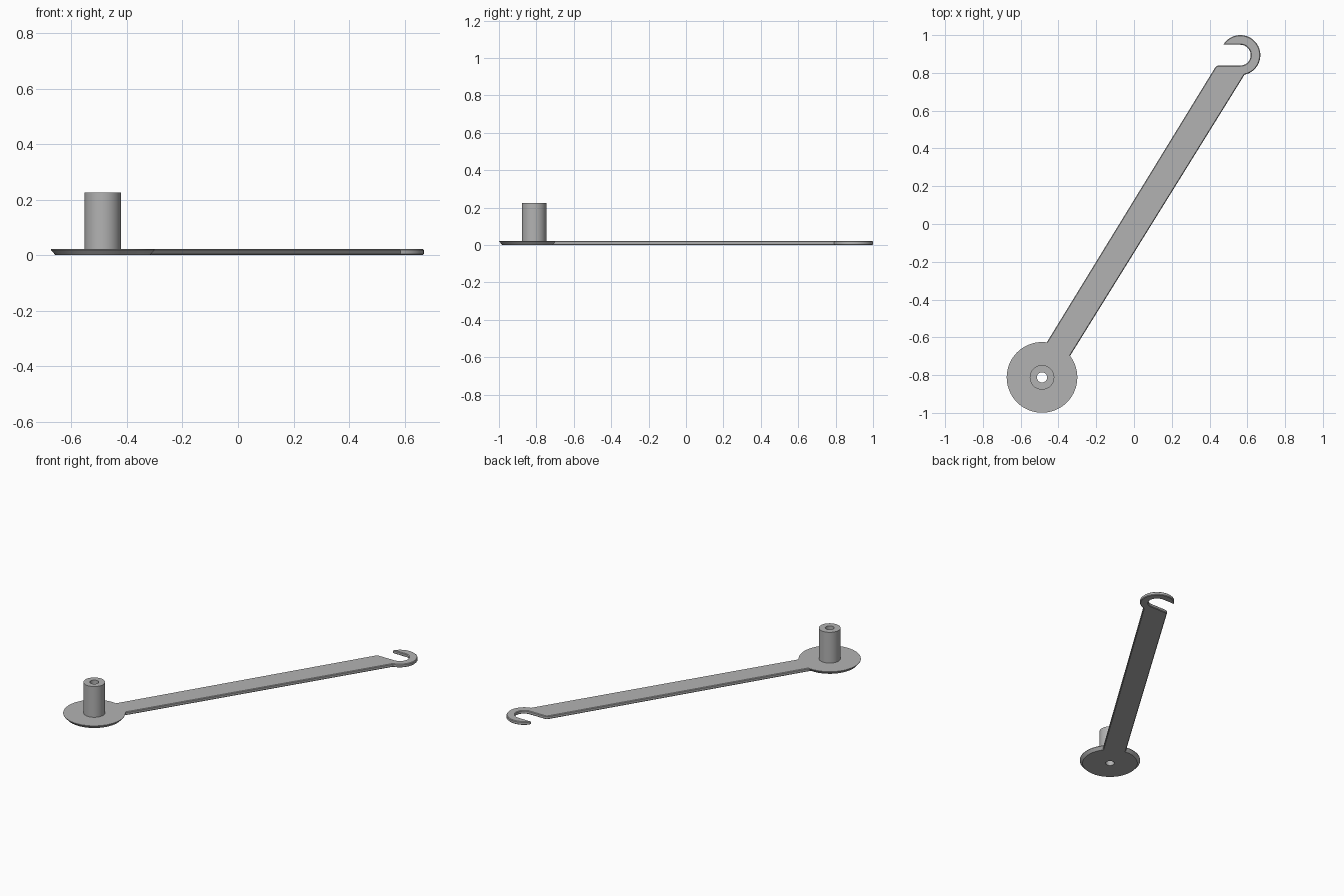
import bpy, bmesh, math
from mathutils import Vector

if "Cube" in bpy.data.objects:
    bpy.data.objects.remove(bpy.data.objects["Cube"])

gray = bpy.data.materials.new("plain gray")
gray.diffuse_color = (0.45, 0.45, 0.45, 1)
gray.use_nodes = True
gray.node_tree.nodes["Principled BSDF"].inputs["Base Color"].default_value = gray.diffuse_color
T = 0.022                                   # plate thickness


def finish(name, bm, loc=(0, 0, 0)):
    bmesh.ops.recalc_face_normals(bm, faces=bm.faces[:])
    me = bpy.data.meshes.new(name)
    bm.to_mesh(me)
    bm.free()
    ob = bpy.data.objects.new(name, me)
    ob.location = loc
    me.materials.append(gray)
    bpy.context.collection.objects.link(ob)
    bpy.ops.object.select_all(action='DESELECT')
    ob.select_set(True)
    bpy.context.view_layer.objects.active = ob
    bpy.ops.object.shade_smooth_by_angle(angle=math.radians(25))
    return ob


def lathe(name, profile, loc, steps=64):
    bm = bmesh.new()
    vs = [bm.verts.new((r, 0, z)) for r, z in profile]
    es = [bm.edges.new((vs[i], vs[(i + 1) % len(vs)])) for i in range(len(vs))]
    bmesh.ops.spin(bm, geom=vs + es, cent=(0, 0, 0), axis=(0, 0, 1),
                   angle=math.tau, steps=steps, use_merge=True)
    bmesh.ops.remove_doubles(bm, verts=bm.verts[:], dist=1e-5)
    return finish(name, bm, loc)


def arc(c, r, a0, a1, n):
    return [(c[0] + r * math.cos(math.radians(a0 + (a1 - a0) * i / n)),
             c[1] + r * math.sin(math.radians(a0 + (a1 - a0) * i / n)))
            for i in range(n + 1)]


# round base with tapered underside, hollow post in the middle
lathe("base_disc_and_post",
      [(0.027, 0), (0.17, 0), (0.187, T - 0.003), (0.187, T), (0.065, T),
       (0.065, 0.226), (0.027, 0.226)], (-0.487, -0.812, 0))

# long arm ending in an open hook
hook = (0.563, 0.894)
outline = [(-0.484, -0.663), (-0.362, -0.736)]              # end hidden in the disc
outline += arc(hook, 0.106, -78, 148, 36)                    # outer hook
outline += arc(hook, 0.055, 90, -90, 20)                     # slot
outline += [(0.447, 0.839), (0.437, 0.836), (0.430, 0.829)]  # rounded shoulder
bm = bmesh.new()
face = bm.faces.new([bm.verts.new((x, y, 0)) for x, y in outline])
ext = bmesh.ops.extrude_face_region(bm, geom=[face])
top = [g for g in ext['geom'] if isinstance(g, bmesh.types.BMVert)]
bmesh.ops.translate(bm, verts=top, vec=Vector((0, 0, T)))
rim = [e for e in bm.edges if abs(e.verts[0].co.z - e.verts[1].co.z) < 1e-6]
bmesh.ops.bevel(bm, geom=rim, offset=0.004, segments=1, affect='EDGES')
finish("arm_with_hook", bm)
